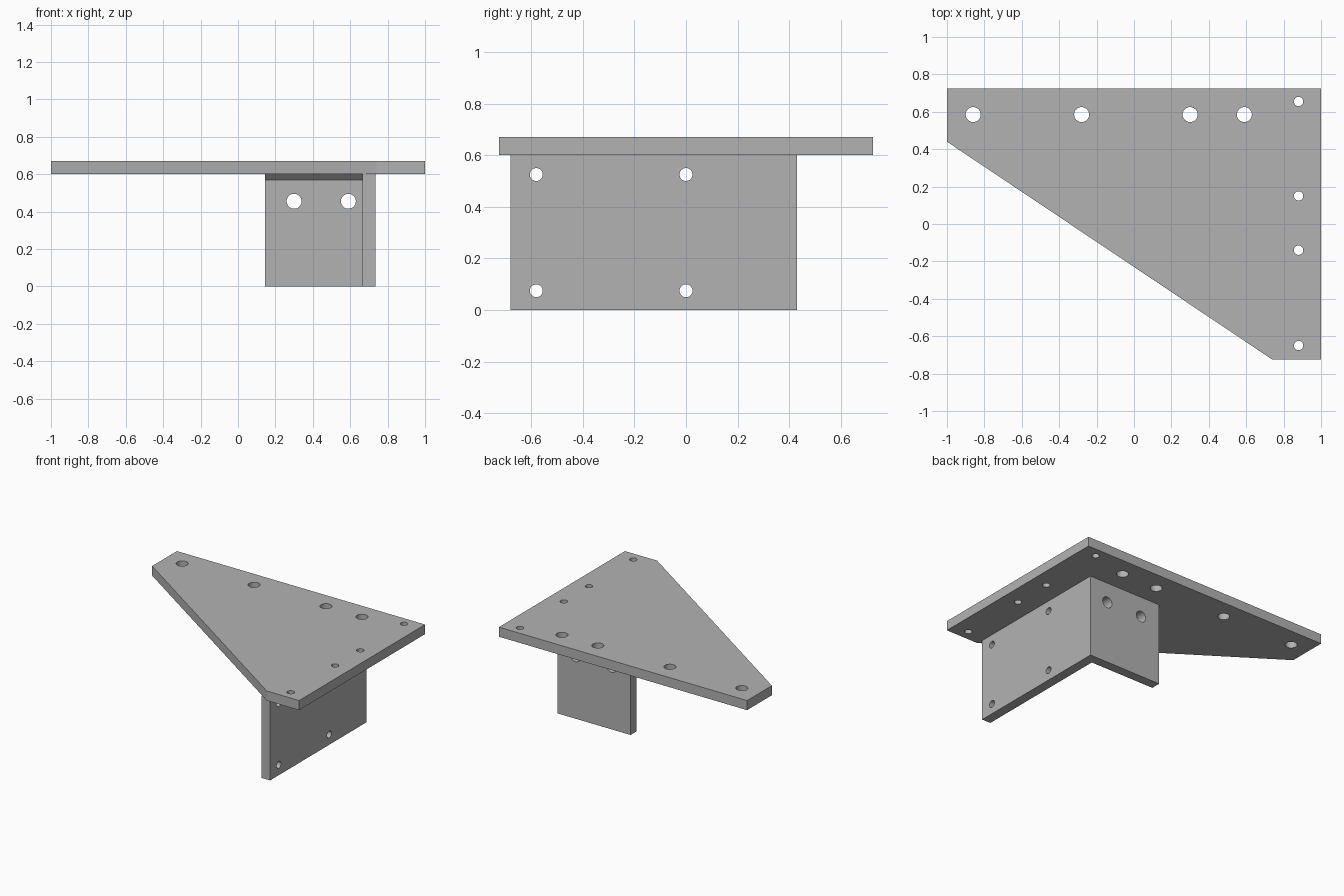
import bpy, bmesh
from mathutils import Matrix, Vector

cube = bpy.data.objects.get("Cube")
if cube:
    bpy.data.objects.remove(cube, do_unlink=True)

grey = bpy.data.materials.new("plain grey")
grey.use_nodes = True
grey.diffuse_color = (0.45, 0.45, 0.45, 1)
bsdf = grey.node_tree.nodes["Principled BSDF"]
bsdf.inputs["Base Color"].default_value = grey.diffuse_color
bsdf.inputs["Roughness"].default_value = 0.7

LEG_H, THICK = 0.6, 0.07
X0, X1 = 0.145, 0.735      # leg extent across
Y0, Y1 = -0.68, 0.43       # leg extent in depth


def add_object(name, bm):
    bmesh.ops.recalc_face_normals(bm, faces=bm.faces)
    mesh = bpy.data.meshes.new(name)
    bm.to_mesh(mesh)
    bm.free()
    mesh.materials.append(grey)
    obj = bpy.data.objects.new(name, mesh)
    bpy.context.collection.objects.link(obj)
    return obj


def prism(name, outline, sweep):
    """Extrude a closed 3D outline along a vector."""
    bm = bmesh.new()
    face = bm.faces.new([bm.verts.new(p) for p in outline])
    new = bmesh.ops.extrude_face_region(bm, geom=[face])["geom"]
    verts = [v for v in new if isinstance(v, bmesh.types.BMVert)]
    bmesh.ops.translate(bm, verts=verts, vec=sweep)
    return add_object(name, bm)


def drill(obj, holes, axis):
    """Cut round holes, given as (centre, radius), along an axis."""
    turn = Vector((0, 0, 1)).rotation_difference(Vector(axis)).to_matrix().to_4x4()
    bm = bmesh.new()
    for centre, radius in holes:
        bmesh.ops.create_cone(bm, cap_ends=True, segments=32, radius1=radius,
                              radius2=radius, depth=0.2,
                              matrix=Matrix.Translation(centre) @ turn)
    cutter = add_object("hole_cutter", bm)
    cutter.hide_render = True
    mod = obj.modifiers.new("holes", "BOOLEAN")
    mod.operation, mod.solver, mod.object = "DIFFERENCE", "EXACT", cutter
    bpy.context.view_layer.objects.active = obj
    bpy.ops.object.modifier_apply(modifier=mod.name)
    bpy.data.objects.remove(cutter, do_unlink=True)


# Top plate with its slanted front edge
corners = [(-1, 0.725), (-1, 0.44), (0.74, -0.725), (1, -0.725), (1, 0.725)]
top = prism("top_plate", [(x, y, LEG_H) for x, y in corners], (0, 0, THICK))
drill(top, [((x, 0.585, LEG_H), 0.04) for x in (-0.86, -0.28, 0.3, 0.59)]
      + [((0.88, y, LEG_H), 0.025) for y in (-0.65, -0.14, 0.15, 0.655)], (0, 0, 1))

# L-shaped leg: side plate and back plate in one piece
xi, yi = X1 - THICK, Y1 - THICK
corners = [(X1, Y0), (X1, Y1), (X0, Y1), (X0, yi), (xi, yi), (xi, Y0)]
leg = prism("angle_leg", [(x, y, 0) for x, y in corners], (0, 0, LEG_H))
drill(leg, [((0.7, y, z), 0.025) for y in (-0.58, 0) for z in (0.075, 0.525)], (1, 0, 0))
drill(leg, [((x, 0.395, 0.455), 0.04) for x in (0.3, 0.59)], (0, 1, 0))

# Bevelled fillet in the inner corner under the top plate
prism("inner_fillet", [(X0, yi, LEG_H), (X0, yi, LEG_H - 0.03), (X0, yi - 0.03, LEG_H)],
      (xi - X0, 0, 0))

# Smooth hole walls, crisp plate edges
for obj in bpy.context.collection.objects:
    if obj.type == "MESH" and grey.name in obj.data.materials:
        bpy.ops.object.select_all(action="DESELECT")
        obj.select_set(True)
        bpy.context.view_layer.objects.active = obj
        bpy.ops.object.shade_smooth_by_angle()
